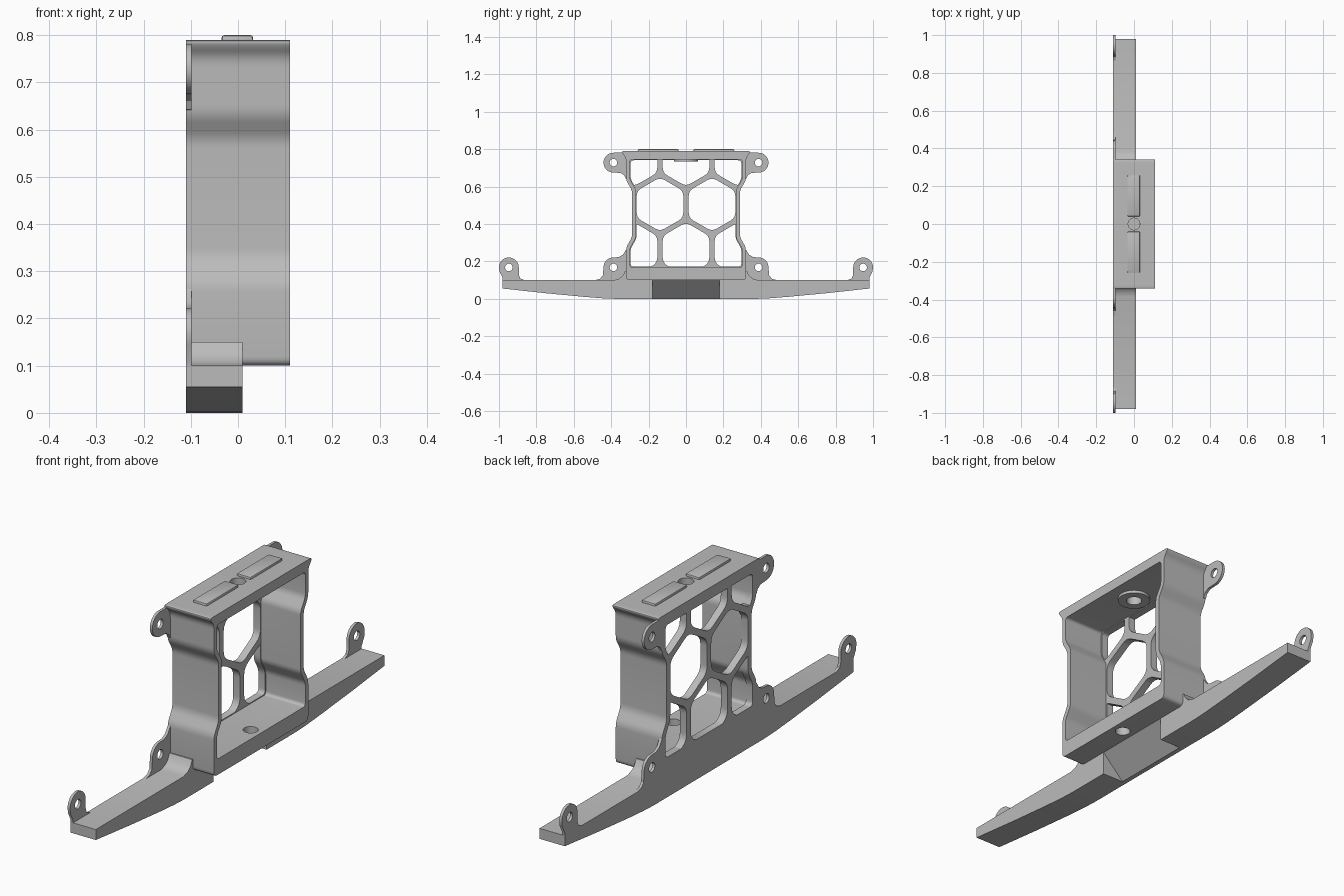
import bpy
import bmesh
from math import cos, sin, pi, radians
from mathutils import Vector

if "Cube" in bpy.data.objects:
    bpy.data.objects.remove(bpy.data.objects["Cube"], do_unlink=True)

grey = bpy.data.materials.new("plain_grey")
grey.use_nodes = True
COLOUR = (0.5, 0.5, 0.5, 1.0)
grey.diffuse_color = COLOUR
grey.node_tree.nodes["Principled BSDF"].inputs["Base Color"].default_value = COLOUR

BACK, FRONT = -0.11, 0.11


def rounded(pts, r, steps=5):
    """Round every corner of a closed profile."""
    out = []
    pts = [Vector(p) for p in pts]
    for i, p in enumerate(pts):
        a, b = pts[i - 1] - p, pts[(i + 1) % len(pts)] - p
        s = p + a.normalized() * min(r, a.length * 0.45)
        e = p + b.normalized() * min(r, b.length * 0.45)
        for k in range(steps + 1):
            t = k / steps
            out.append(s * (1 - t) ** 2 + p * 2 * t * (1 - t) + e * t * t)
    return out


def arc(c, r, a0, a1, n=20):
    return [(c[0] + r * cos(radians(a0 + (a1 - a0) * i / n)),
             c[1] + r * sin(radians(a0 + (a1 - a0) * i / n))) for i in range(n + 1)]


def circle(c, r, n=28):
    return arc(c, r, 0, 360, n)[:-1]


def both_sides(half):
    return half + [(-y, z) for y, z in reversed(half)]


def prism(name, profiles, lo, hi, axis="x"):
    """Extrude profiles along an axis; (y,z) for x, (x,z) for y, (x,y) for z."""
    place = {"x": lambda u, v, w: (w, u, v),
             "y": lambda u, v, w: (u, w, v),
             "z": lambda u, v, w: (u, v, w)}[axis]
    bm = bmesh.new()
    for prof in profiles:
        ends = [[bm.verts.new(place(u, v, w)) for u, v in prof] for w in (lo, hi)]
        n = len(prof)
        for ring in ends:
            bm.faces.new(ring)
        for i in range(n):
            j = (i + 1) % n
            bm.faces.new((ends[0][i], ends[0][j], ends[1][j], ends[1][i]))
    bmesh.ops.recalc_face_normals(bm, faces=bm.faces)
    mesh = bpy.data.meshes.new(name)
    bm.to_mesh(mesh)
    bm.free()
    ob = bpy.data.objects.new(name, mesh)
    bpy.context.collection.objects.link(ob)
    mesh.materials.append(grey)
    return ob


def activate(ob):
    bpy.ops.object.select_all(action="DESELECT")
    ob.select_set(True)
    bpy.context.view_layer.objects.active = ob


def combine(ob, other, operation="DIFFERENCE"):
    activate(ob)
    mod = ob.modifiers.new("combine", "BOOLEAN")
    mod.operation, mod.solver, mod.object = operation, "EXACT", other
    bpy.ops.object.modifier_apply(modifier=mod.name)
    bpy.data.objects.remove(other, do_unlink=True)


def finish(ob, bevel=0.0):
    activate(ob)
    if bevel:
        mod = ob.modifiers.new("soft_edges", "BEVEL")
        mod.width, mod.segments, mod.angle_limit = bevel, 2, radians(40)
        bpy.ops.object.modifier_apply(modifier=mod.name)
    bpy.ops.object.shade_smooth_by_angle(angle=radians(30))


# Waisted box frame, open towards +x
outer = both_sides([(0.342, 0.79), (0.342, 0.78), (0.32, 0.752), (0.32, 0.632),
                    (0.288, 0.58), (0.288, 0.33), (0.32, 0.275), (0.32, 0.10)])


def inner(gap):
    return both_sides([(0.3 - gap, 0.745 - gap), (0.3 - gap, 0.638), (0.268 - gap, 0.586),
                       (0.268 - gap, 0.324), (0.3 - gap, 0.269), (0.3 - gap, 0.168 + gap)])


frame = prism("box_frame", [rounded(outer, 0.02)], BACK, FRONT)
combine(frame, prism("cavity", [rounded(inner(0), 0.015)], -0.078, 0.2))

# Honeycomb windows through the back panel
pitch, size = 0.278, 0.144
rise = pitch * 3 ** 0.5 / 2
hexes = []
for row in range(-2, 2):
    for col in range(-2, 3):
        y = (col + (0.5 if row % 2 == 0 else 0)) * pitch
        z = 0.505 + row * rise
        if abs(y) < 0.4:
            corners = [(y + size * sin(k * pi / 3), z + size * cos(k * pi / 3)) for k in range(6)]
            hexes.append(rounded(corners, 0.03))
windows = prism("windows", hexes, -0.2, -0.05)
combine(windows, prism("window_limit", [rounded(inner(0.004), 0.02)], -0.3, 0), "INTERSECT")
combine(frame, windows)

# Boss under the top plate, and screw holes
combine(frame, prism("boss", [circle((0, 0), 0.065)], 0.733, 0.77, "z"), "UNION")
combine(frame, prism("top_hole", [circle((0, 0), 0.031)], 0.6, 0.9, "z"))
combine(frame, prism("base_hole", [circle((0.06, 0), 0.03)], 0, 0.3, "z"))
finish(frame)

# Raised pads on the top plate
for side, label in ((1, "back"), (-1, "front")):
    pad = prism("top_pad_" + label,
                [[(-0.035, side * 0.04), (0.032, side * 0.04),
                  (0.032, side * 0.258), (-0.035, side * 0.258)]], 0.78, 0.8, "z")
    finish(pad, 0.006)

# Long tapered base bar, relieved under the middle
bar = prism("base_bar", [both_sides([
    (0.30, 0.15), (0.325, 0.15), (0.337, 0.125), (0.357, 0.108), (0.385, 0.1), (0.98, 0.1),
    (0.98, 0.055), (0.75, 0.03), (0.55, 0.011), (0.45, 0.003), (0.38, 0)])], BACK, 0.01)
combine(bar, prism("relief", [[(0.02, 0.11), (-0.1, -0.01), (0.02, -0.01)]], -0.18, 0.18, "y"))
finish(bar)

# Thin mounting ears along the back plane
R = 0.053
ears = {
    "upper_ear": ((0.388, 0.728), -90, 90,
                  [(0.30, 0.781), (0.30, 0.64), (0.322, 0.642), (0.33, 0.66), (0.35, 0.673)]),
    "lower_ear": ((0.388, 0.168), 0, 90,
                  [(0.36, 0.223), (0.338, 0.235), (0.322, 0.26), (0.30, 0.285), (0.30, 0.08),
                   (0.485, 0.08), (0.485, 0.1), (0.46, 0.107), (0.445, 0.125)]),
    "end_ear": ((0.947, 0.168), 0, 180,
                [(0.894, 0.13), (0.887, 0.11), (0.865, 0.1), (0.865, 0.08),
                 (0.98, 0.08), (0.98, 0.112), (0.997, 0.145)]),
}
for name, (centre, a0, a1, rest) in ears.items():
    for side, label in ((1, "back"), (-1, "front")):
        outline = [(side * y, z) for y, z in arc(centre, R, a0, a1) + rest]
        ear = prism(name + "_" + label, [outline], BACK, -0.098)
        hole = circle((side * centre[0], centre[1]), 0.02)
        combine(ear, prism("ear_hole", [hole], -0.2, 0))
        finish(ear)
